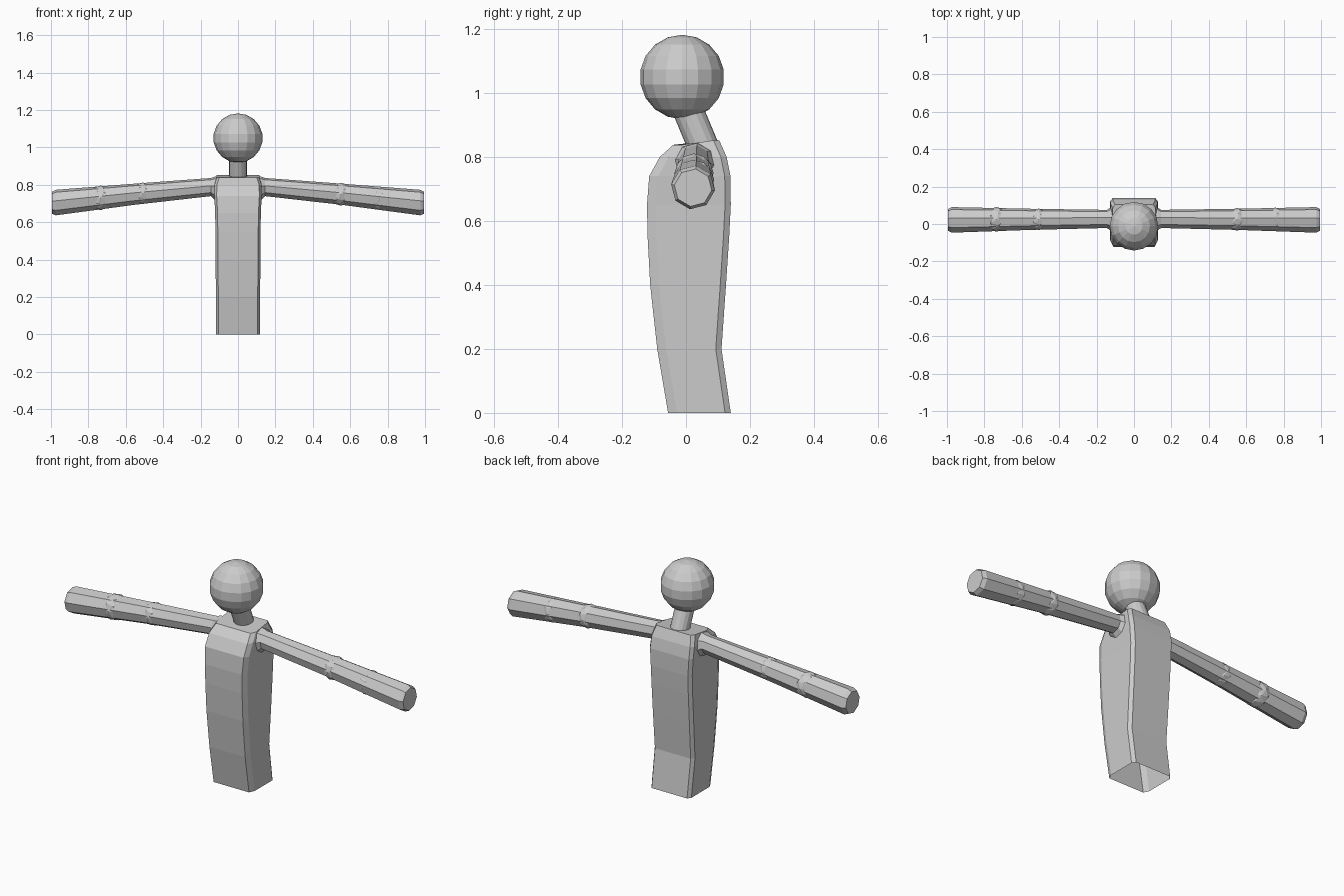
import bpy, bmesh, math
from mathutils import Vector

if "Cube" in bpy.data.objects:
    bpy.data.objects.remove(bpy.data.objects["Cube"])

grey = bpy.data.materials.new("light grey")
grey.diffuse_color = (0.6, 0.6, 0.6, 1)
grey.use_nodes = True
grey.node_tree.nodes["Principled BSDF"].inputs["Base Color"].default_value = grey.diffuse_color


def finish(name, bm):
    bmesh.ops.recalc_face_normals(bm, faces=bm.faces)
    me = bpy.data.meshes.new(name)
    bm.to_mesh(me)
    bm.free()
    me.materials.append(grey)
    ob = bpy.data.objects.new(name, me)
    bpy.context.collection.objects.link(ob)
    return ob


def loft(name, rings, cap_start=True, cap_end=True):
    """Skin a list of equal-length point rings with quads."""
    bm = bmesh.new()
    rows = [[bm.verts.new(p) for p in ring] for ring in rings]
    n = len(rows[0])
    for a, b in zip(rows, rows[1:]):
        for i in range(n):
            j = (i + 1) % n
            bm.faces.new((a[i], a[j], b[j], b[i]))
    if cap_start:
        bm.faces.new(rows[0])
    if cap_end:
        bm.faces.new(rows[-1])
    return finish(name, bm)


def torso_ring(z, front, back, w, lift=0.0):
    """Chamfered rectangle; lift raises the back edge."""
    c, f, b = 0.013, 0.028, 0.018
    pts = [(w - c, front), (w, front + f), (w, back - b), (w - c, back)]
    pts += [(-x, y) for x, y in reversed(pts)]
    return [(x, y, z + (lift if y > 0 else 0)) for x, y in pts]


# Torso: curved body, open underneath
profile = [(0.0, -0.056, 0.14, 0.117), (0.20, -0.09, 0.111, 0.118),
           (0.40, -0.112, 0.125, 0.12), (0.55, -0.12, 0.135, 0.121),
           (0.65, -0.122, 0.14, 0.122), (0.74, -0.115, 0.139, 0.127),
           (0.80, -0.082, 0.127, 0.126)]
rings = [torso_ring(*p) for p in profile]
rings.append(torso_ring(0.838, -0.04, 0.104, 0.114, 0.014))
loft("torso", rings, cap_start=False)


# Arms: eight-sided, widening towards the ends
def arm_ring(side, x, y, z, r):
    return [(side * x, y + r * math.cos(math.radians(45 * k - 8)),
             z + r * math.sin(math.radians(45 * k - 8))) for k in range(8)]


stations = [(0.105, 0.027, 0.779, 0.066), (0.125, 0.027, 0.782, 0.062),
            (0.145, 0.027, 0.788, 0.049), (0.55, 0.025, 0.75, 0.057),
            (0.975, 0.022, 0.705, 0.069), (0.995, 0.022, 0.704, 0.059)]
for side, label in ((1, "right"), (-1, "left")):
    loft(label + "_arm", [arm_ring(side, *s) for s in stations])

# Low faceted bulges along the arms
for i, (x, r) in enumerate(((0.55, 0.061), (0.755, 0.063),
                            (-0.51, 0.058), (-0.735, 0.066))):
    bm = bmesh.new()
    bmesh.ops.create_icosphere(bm, subdivisions=2, radius=r)
    ob = finish("arm_joint_%d" % (i + 1), bm)
    ob.location = (x, 0.025, 0.75 - 0.106 * (abs(x) - 0.55))

# Neck: leaning forward into the head
low, high = Vector((0, 0.055, 0.83)), Vector((0, 0.003, 0.955))
axis = (high - low).normalized()
side_dir = Vector((1, 0, 0))
depth_dir = axis.cross(side_dir)
loft("neck", [[c + 0.048 * (side_dir * math.cos(k * math.pi / 8) +
                            depth_dir * math.sin(k * math.pi / 8))
               for k in range(16)] for c in (low, high)])

# Head: faceted ball
bm = bmesh.new()
bmesh.ops.create_uvsphere(bm, u_segments=16, v_segments=9, radius=0.132)
finish("head", bm).location = (0, -0.012, 1.05)
